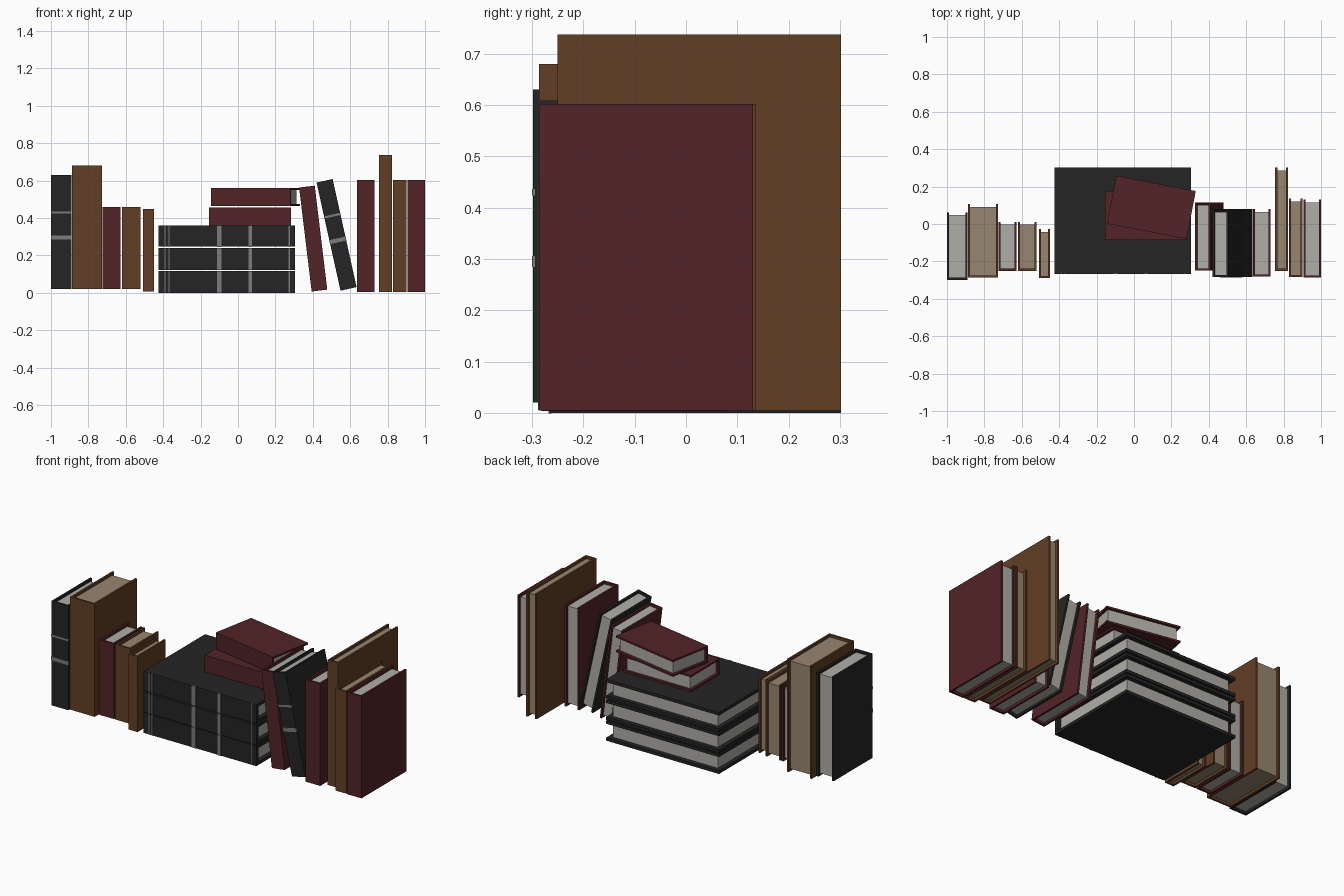
import bpy, bmesh, math
from mathutils import Matrix, Euler

if "Cube" in bpy.data.objects:
    bpy.data.objects.remove(bpy.data.objects["Cube"])


def material(name, rgb):
    m = bpy.data.materials.new(name)
    m.diffuse_color = (*rgb, 1)
    m.use_nodes = True
    m.node_tree.nodes["Principled BSDF"].inputs["Base Color"].default_value = m.diffuse_color
    return m


BLACK = material("black_cloth", (0.018, 0.018, 0.018))
RED = material("maroon_cloth", (0.084, 0.017, 0.019))
BROWN = material("brown_leather", (0.122, 0.049, 0.019))
WHITE = material("white_paper", (0.43, 0.42, 0.385))
TAN = material("aged_paper", (0.31, 0.24, 0.16))
SILVER = material("silver_band", (0.2, 0.2, 0.2))


def make(name, bm, mat, matrix):
    bmesh.ops.recalc_face_normals(bm, faces=bm.faces)
    me = bpy.data.meshes.new(name)
    bm.to_mesh(me)
    bm.free()
    me.materials.append(mat)
    ob = bpy.data.objects.new(name, me)
    ob.matrix_world = matrix
    bpy.context.collection.objects.link(ob)
    return ob


def prism(bm, profile, z0, z1):
    """Extrude an xy profile from z0 to z1."""
    face = bm.faces.new([bm.verts.new((x, y, z0)) for x, y in profile])
    ext = bmesh.ops.extrude_face_region(bm, geom=[face])["geom"]
    bmesh.ops.translate(bm, vec=(0, 0, z1 - z0),
                        verts=[g for g in ext if isinstance(g, bmesh.types.BMVert)])


def rect(x0, x1, y0, y1):
    return [(x0, y0), (x1, y0), (x1, y1), (x0, y1)]


def book(name, size, centre, cover, rot=(0, 0, 0), board=0.011, lip=0.015, bands=()):
    """Local axes: x thickness, y depth with the spine at -y, z height."""
    t, d, h = (s / 2 for s in size)
    mw = Matrix.Translation(centre) @ Euler(rot).to_matrix().to_4x4()
    # U-shaped cover
    bm = bmesh.new()
    prism(bm, [(-t, -d), (t, -d), (t, d), (t - board, d), (t - board, -d + board),
               (-t + board, -d + board), (-t + board, d), (-t, d)], -h, h)
    make(name + "_cover", bm, cover, mw)
    # recessed page block
    bm = bmesh.new()
    prism(bm, rect(-t + board, t - board, -d + board, d - lip), -h + lip, h - lip)
    make(name + "_pages", bm, TAN if cover is BROWN else WHITE, mw)
    # thin bands across the spine
    if bands:
        bm = bmesh.new()
        for z, w in bands:
            prism(bm, rect(-t - 0.001, t + 0.001, -d - 0.002, -d + 0.004), z - w / 2, z + w / 2)
        make(name + "_spine_bands", bm, SILVER, mw)


def upright(name, x0, x1, y0, y1, z0, z1, cover, **kw):
    book(name, (x1 - x0, y1 - y0, z1 - z0),
         ((x0 + x1) / 2, (y0 + y1) / 2, (z0 + z1) / 2), cover, **kw)


RINGS = [(0.105, 0.012), (-0.03, 0.022)]

# upright books on the left
upright("left_black_book", -1.0, -0.89, -0.298, 0.062, 0.02, 0.63, BLACK, bands=RINGS)
upright("left_tall_brown_book", -0.888, -0.728, -0.286, 0.106, 0.02, 0.68, BROWN)
upright("left_maroon_book", -0.725, -0.628, -0.25, 0.012, 0.02, 0.46, RED)
upright("left_brown_book", -0.62, -0.522, -0.25, 0.012, 0.02, 0.46, BROWN)
upright("left_thin_brown_book", -0.507, -0.449, -0.288, -0.028, 0.006, 0.448, BROWN)

# stack of three large books lying flat
for i, (z0, z1) in enumerate([(0.0, 0.117), (0.122, 0.239), (0.247, 0.36)]):
    book(f"large_flat_book_{i + 1}", (z1 - z0, 0.568, 0.73), (-0.06, 0.018, (z0 + z1) / 2),
         BLACK, rot=(0, math.pi / 2, 0), board=0.018, lip=0.025,
         bands=[(-0.33, 0.006), (-0.308, 0.006), (-0.04, 0.026), (0.125, 0.02), (0.335, 0.008)])

# two smaller books on top, the upper one turned
book("small_flat_book_lower", (0.097, 0.263, 0.44), (0.064, 0.046, 0.409), RED,
     rot=(0, math.pi / 2, 0))
book("small_flat_book_upper", (0.097, 0.261, 0.433), (0.093, 0.089, 0.512), RED,
     rot=(0, math.pi / 2, -0.19))

# leaning books
book("leaning_maroon_book", (0.084, 0.365, 0.56), (0.402, -0.067, 0.29), RED, rot=(0, -0.12, 0))
book("leaning_black_book", (0.088, 0.363, 0.592), (0.527, -0.102, 0.31), BLACK,
     rot=(0, -0.218, 0), bands=RINGS)

# upright books on the right
upright("right_maroon_book", 0.636, 0.73, -0.282, 0.08, 0.004, 0.602, RED)
upright("right_tall_brown_book", 0.755, 0.824, -0.25, 0.302, 0.005, 0.737, BROWN)
upright("right_brown_book", 0.829, 0.9, -0.284, 0.135, 0.005, 0.602, BROWN)
upright("right_end_maroon_book", 0.905, 1.0, -0.286, 0.131, 0.005, 0.602, RED)
